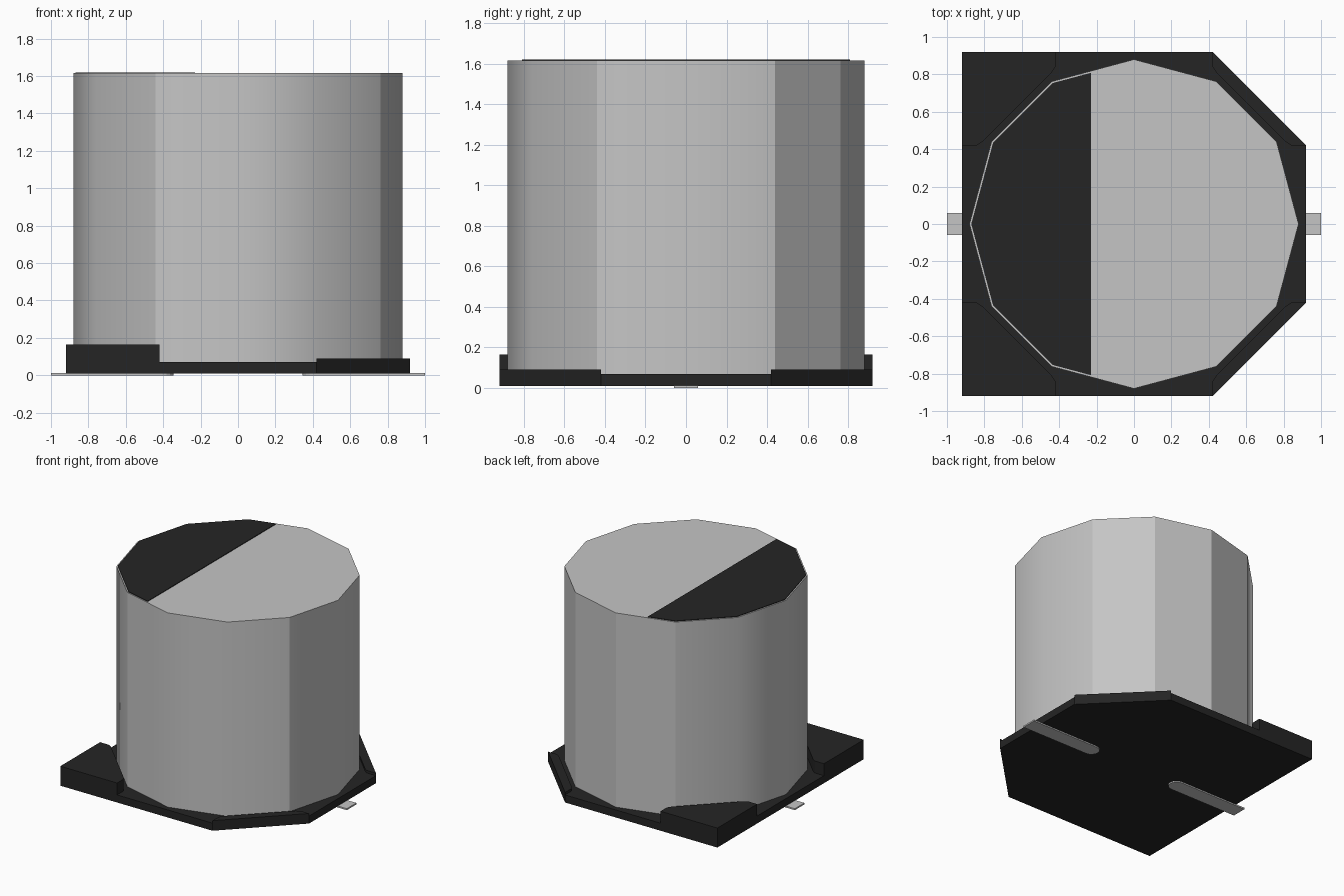
import bpy, bmesh
from math import sin, cos, pi, radians, atan2, degrees

cube = bpy.data.objects.get("Cube")
if cube:
    bpy.data.objects.remove(cube, do_unlink=True)


def material(name, value):
    m = bpy.data.materials.new(name)
    m.use_nodes = True
    colour = (value, value, value, 1)
    m.diffuse_color = colour
    m.node_tree.nodes["Principled BSDF"].inputs["Base Color"].default_value = colour
    return m


black = material("black plastic", 0.018)
metal = material("grey metal", 0.56)


def prism(name, outline, bottom, top, mat, cut_x=None):
    """Extrude a flat outline upward, optionally keeping only x < cut_x."""
    bm = bmesh.new()
    face = bm.faces.new([bm.verts.new((x, y, bottom)) for x, y in outline])
    if cut_x is not None:
        bmesh.ops.bisect_plane(bm, geom=bm.verts[:] + bm.edges[:] + bm.faces[:],
                               plane_co=(cut_x, 0, 0), plane_no=(1, 0, 0), clear_outer=True)
    out = bmesh.ops.extrude_face_region(bm, geom=bm.faces[:])
    bmesh.ops.translate(bm, vec=(0, 0, top - bottom),
                        verts=[g for g in out["geom"] if isinstance(g, bmesh.types.BMVert)])
    bmesh.ops.recalc_face_normals(bm, faces=bm.faces[:])
    mesh = bpy.data.meshes.new(name)
    bm.to_mesh(mesh)
    bm.free()
    mesh.materials.append(mat)
    ob = bpy.data.objects.new(name, mesh)
    bpy.context.collection.objects.link(ob)
    return ob


def ring(radius, sides=12):
    return [(radius * cos(2 * pi * i / sides), radius * sin(2 * pi * i / sides)) for i in range(sides)]


# Base plate with two chamfered corners
W, C = 0.92, 0.42
prism("base_plate", [(-W, -W), (C, -W), (W, -C), (W, C), (C, W), (-W, W)], 0.01, 0.07, black)

# Raised corner blocks: tall square ones at one end, low chamfered ones at the other
inner = [(C, 0.84), (0.44, 0.81), (0.81, 0.44), (0.84, C)]
for side, sy in (("front", -1), ("back", 1)):
    tall = [(W, C), (W, W), (C, W)] + inner
    low = [(W, C), (C, W)] + inner
    prism(side + "_tall_corner", [(-x, sy * y) for x, y in tall], 0.01, 0.165, black)
    prism(side + "_low_corner", [(x, sy * y) for x, y in low], 0.01, 0.09, black)

# Twelve-sided can, smooth except along a few sharp sides
can = prism("can", ring(0.88), 0.06, 1.615, metal)
sharp_angles = {30, 60, 90, 120, -30, -120}
for poly in can.data.polygons:
    poly.use_smooth = True
for edge in can.data.edges:
    a, b = (can.data.vertices[i].co for i in edge.vertices)
    upright = abs(a.z - b.z) > 1
    edge.use_edge_sharp = not upright or round(degrees(atan2(a.y, a.x))) in sharp_angles

# Dark polarity mark on the can top
prism("polarity_mark", ring(0.87), 1.613, 1.62, black, cut_x=-0.23)

# Flat leads with rounded inner ends
R = 0.06
tip = [(0.345 + R - R * sin(t), R * cos(t)) for t in (radians(22.5 * i) for i in range(9))]
for side, sx in (("left", 1), ("right", -1)):
    prism(side + "_lead", [(sx * x, y) for x, y in [(1, -R), (1, R)] + tip], 0, 0.012, metal)
